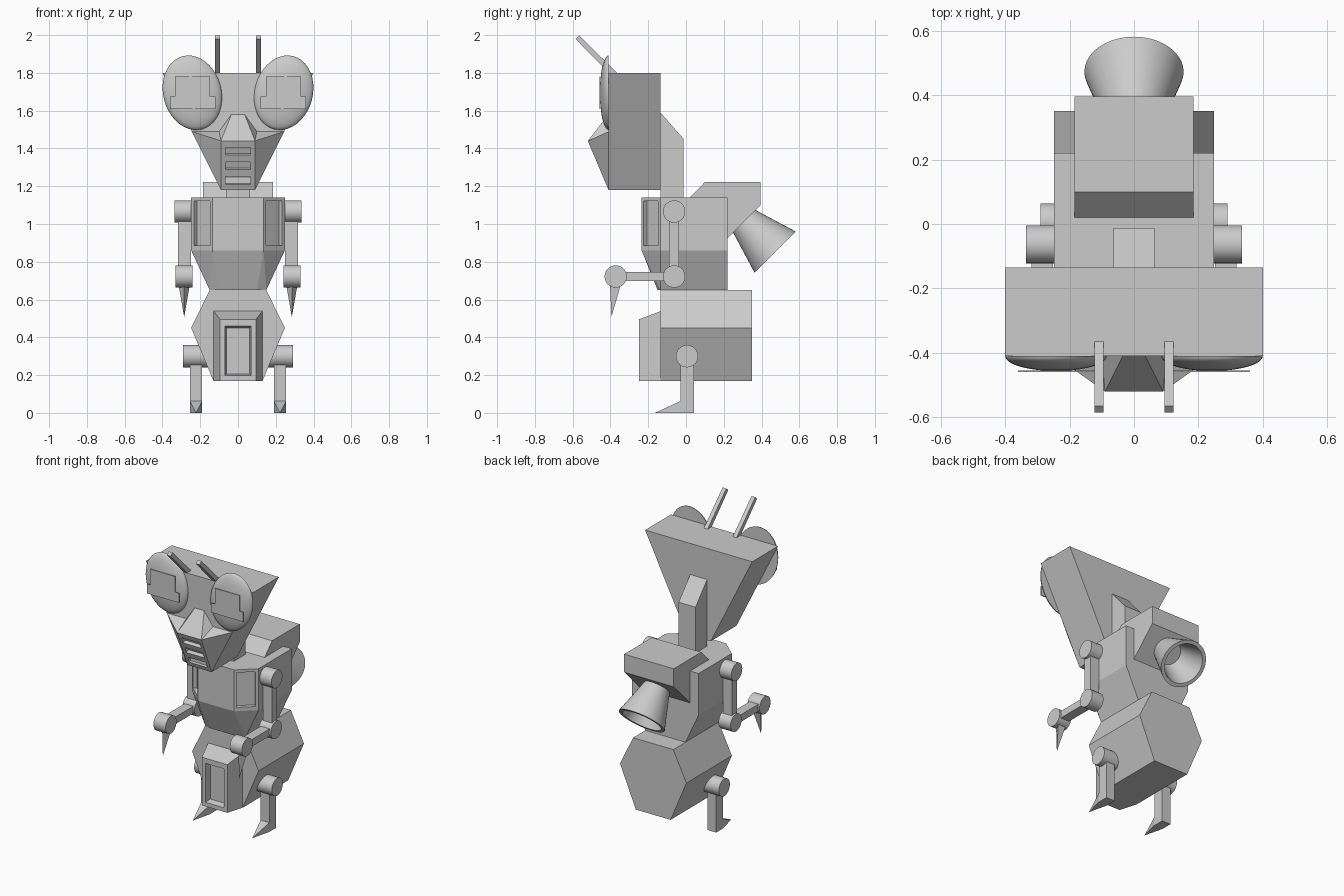
import bpy, bmesh, math
from mathutils import Vector, Matrix

if "Cube" in bpy.data.objects:
    bpy.data.objects.remove(bpy.data.objects["Cube"])

grey = bpy.data.materials.new("plain grey")
grey.use_nodes = True
grey.diffuse_color = (0.6, 0.6, 0.6, 1)
grey.node_tree.nodes["Principled BSDF"].inputs["Base Color"].default_value = (0.6, 0.6, 0.6, 1)


def finish(name, bm, smooth=False):
    bmesh.ops.recalc_face_normals(bm, faces=bm.faces)
    mesh = bpy.data.meshes.new(name)
    bm.to_mesh(mesh)
    bm.free()
    mesh.materials.append(grey)
    ob = bpy.data.objects.new(name, mesh)
    bpy.context.collection.objects.link(ob)
    if smooth:
        activate(ob)
        bpy.ops.object.shade_smooth_by_angle(angle=math.radians(35))
    return ob


def activate(ob):
    bpy.ops.object.select_all(action="DESELECT")
    ob.select_set(True)
    bpy.context.view_layer.objects.active = ob


def hull(name, points):
    """Faceted convex solid around the points."""
    bm = bmesh.new()
    for p in points:
        bm.verts.new(p)
    bmesh.ops.convex_hull(bm, input=bm.verts)
    loose = [v for v in bm.verts if not v.link_faces]
    bmesh.ops.delete(bm, geom=loose, context="VERTS")
    bmesh.ops.dissolve_limit(bm, angle_limit=0.01, verts=bm.verts, edges=bm.edges)
    return finish(name, bm)


def mirrored(points):
    return [(s * x, y, z) for s in (-1, 1) for x, y, z in points]


def box(name, lo, hi):
    return hull(name, [(x, y, z) for x in (lo[0], hi[0]) for y in (lo[1], hi[1]) for z in (lo[2], hi[2])])


def extrude_x(name, half, profile):
    return hull(name, mirrored([(half, y, z) for y, z in profile]))


def turned_box(name, centre, size, rotation):
    bm = bmesh.new()
    bmesh.ops.create_cube(bm, size=1, matrix=Matrix.Translation(centre) @ rotation @ Matrix.Diagonal((*size, 1)))
    return finish(name, bm)


def cylinder_x(name, x0, x1, y, z, r):
    bm = bmesh.new()
    place = Matrix.Translation(((x0 + x1) / 2, y, z)) @ Matrix.Rotation(math.pi / 2, 4, "Y")
    bmesh.ops.create_cone(bm, cap_ends=True, segments=32, radius1=r, radius2=r, depth=abs(x1 - x0), matrix=place)
    return finish(name, bm, True)


def cut(ob, cutters):
    for cutter in cutters:
        mod = ob.modifiers.new("cut", "BOOLEAN")
        mod.operation, mod.solver, mod.object = "DIFFERENCE", "EXACT", cutter
        activate(ob)
        bpy.ops.object.modifier_apply(modifier=mod.name)
        bpy.data.objects.remove(cutter)


# Head wedge, snout and nose bridge
hull("head", mirrored([(x, y, z) for y in (-0.41, -0.135) for x, z in ((0.4, 1.8), (0.09, 1.18))]))
snout = hull("snout", mirrored([(0.245, -0.41, 1.49), (0.09, -0.52, 1.44), (0.09, -0.41, 1.18)]))
hull("nose_bridge", mirrored([(0.035, -0.41, 1.58), (0.1, -0.41, 1.49), (0.09, -0.52, 1.44)]))

# Mouth slots cut square to the sloping snout
slope = math.atan2(0.11, 0.26)
cut(snout, [turned_box("slot_cutter", (0, -0.41 - (z - 1.18) * 0.11 / 0.26, z), (0.135, 0.05, 0.044),
                       Matrix.Rotation(slope, 4, "X")) for z in (1.385, 1.308, 1.23)])

# Neck
extrude_x("neck", 0.063, [(-0.135, 1.12), (-0.135, 1.59), (-0.012, 1.45), (-0.012, 1.12)])

# Torso with recessed chest panels
torso = hull("torso", mirrored(
    [(x, y, z) for z in (0.86, 1.14) for x, y in ((0.248, 0.22), (0.248, -0.135), (0.135, -0.235))]
    + [(0.15, 0.22, 0.65), (0.15, -0.135, 0.65), (0.1, -0.15, 0.65)]))
cut(torso, [turned_box("panel_cutter", (s * 0.19, -0.186, 1.003), (0.115, 0.05, 0.235),
                       Matrix.Rotation(s * math.atan2(0.1, 0.113), 4, "Z")) for s in (-1, 1)])

# Back pack
extrude_x("back_pack", 0.185, [(0.01, 1.13), (0.1, 1.222), (0.395, 1.222), (0.395, 1.1), (0.215, 0.92)])

# Hollow flared nozzle, spun around its own axis
bm = bmesh.new()
profile = [(0, -0.02), (0.08, -0.02), (0.154, 0.225), (0.13, 0.225), (0.075, 0.04), (0, 0.04)]
verts = [bm.verts.new((r, 0, h)) for r, h in profile]
edges = [bm.edges.new(pair) for pair in zip(verts, verts[1:])]
bmesh.ops.spin(bm, geom=verts + edges, cent=(0, 0, 0), axis=(0, 0, 1), angle=math.tau, steps=40)
bmesh.ops.remove_doubles(bm, verts=bm.verts, dist=0.0005)
bmesh.ops.transform(bm, verts=bm.verts, matrix=Matrix.Translation((0, 0.313, 1.01)) @ Matrix.Rotation(math.radians(-135), 4, "X"))
finish("nozzle", bm, True)

# Abdomen
hull("abdomen", mirrored([(x, y, z) for y in (-0.135, 0.35)
                          for x, z in ((0.15, 0.65), (0.248, 0.45), (0.13, 0.17))]))

# Belly hatch with recess
hatch = hull("belly_hatch", mirrored([(0.13, -0.13, 0.17), (0.13, -0.13, 0.54),
                                      (0.095, -0.25, 0.17), (0.095, -0.25, 0.495)]))
cut(hatch, [hull("recess_cutter", mirrored([(0.072, -0.26, 0.195), (0.072, -0.26, 0.463),
                                            (0.06, -0.21, 0.207), (0.06, -0.21, 0.45)]))])

for s, side in ((1, "left"), (-1, "right")):
    # Domed eye, tilted outward, with a thin stepped plate
    bm = bmesh.new()
    bmesh.ops.create_uvsphere(bm, u_segments=40, v_segments=24, radius=1)
    bmesh.ops.rotate(bm, verts=bm.verts, cent=(0, 0, 0), matrix=Matrix.Rotation(math.pi / 2, 3, "X"))
    cutting = bmesh.ops.bisect_plane(bm, geom=bm.verts[:] + bm.edges[:] + bm.faces[:], dist=0.001,
                                     plane_co=(0, 0, 0), plane_no=(0, 1, 0), clear_outer=True)
    bmesh.ops.holes_fill(bm, edges=[e for e in bm.edges if e.is_boundary])
    place = (Matrix.Translation((s * 0.242, -0.41, 1.695)) @ Matrix.Rotation(s * math.radians(15), 4, "Y")
             @ Matrix.Diagonal((0.154, 0.046, 0.2, 1)))
    bmesh.ops.transform(bm, verts=bm.verts, matrix=place)
    finish(side + "_eye", bm, True)
    box(side + "_eye_plate_upper", (s * 0.148, -0.459, 1.674), (s * 0.333, -0.454, 1.78))
    box(side + "_eye_plate_lower", (s * 0.12, -0.459, 1.61), (s * 0.36, -0.454, 1.674))

    # Antenna
    hull(side + "_antenna", [(s * x, y, z) for x in (0.094, 0.122) for y, z in
                             ((-0.345, 1.78), (-0.37, 1.76), (-0.565, 1.998), (-0.585, 1.98))])

    # Arm: shoulder, upper arm, elbow, forearm, wrist, claw
    cylinder_x(side + "_shoulder", s * 0.23, s * 0.335, -0.063, 1.066, 0.059)
    box(side + "_upper_arm", (s * 0.25, -0.09, 0.72), (s * 0.318, -0.037, 1.066))
    cylinder_x(side + "_elbow", s * 0.24, s * 0.33, -0.063, 0.722, 0.059)
    box(side + "_forearm", (s * 0.252, -0.37, 0.698), (s * 0.318, -0.063, 0.746))
    cylinder_x(side + "_wrist", s * 0.24, s * 0.33, -0.372, 0.722, 0.059)
    hull(side + "_claw", [(s * 0.285, -0.402, 0.68), (s * 0.255, -0.345, 0.68),
                          (s * 0.315, -0.345, 0.68), (s * 0.285, -0.395, 0.507)])

    # Leg: hip, shin, pointed toe
    cylinder_x(side + "_hip", s * 0.15, s * 0.29, 0.005, 0.3, 0.059)
    box(side + "_shin", (s * 0.19, -0.03, 0), (s * 0.255, 0.042, 0.3))
    hull(side + "_toe", [(s * x, -0.03, z) for x in (0.19, 0.255) for z in (0, 0.062)] + [(s * 0.222, -0.165, 0)])
